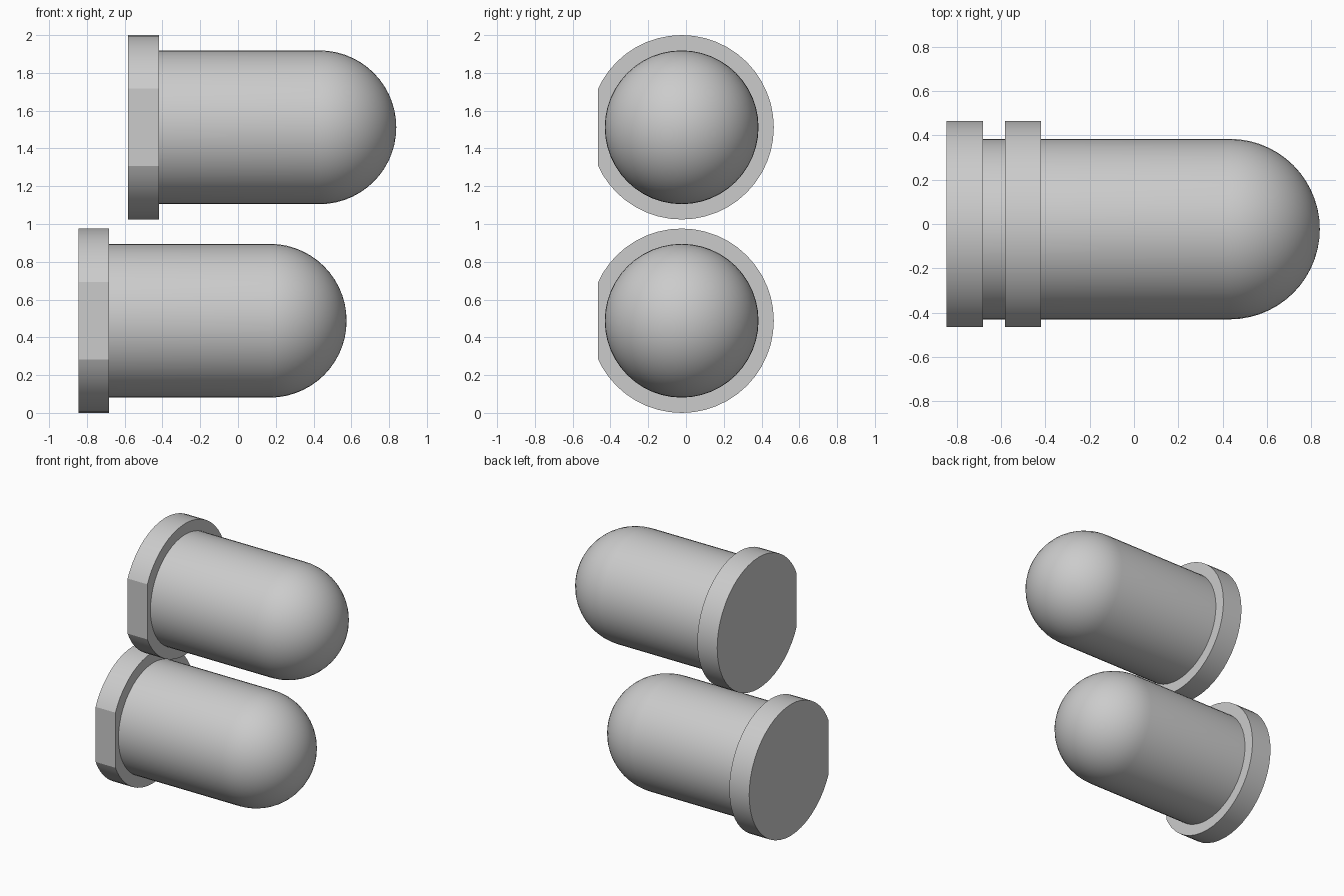
import bpy
import bmesh
from math import cos, sin, pi, radians
from mathutils import Matrix, Vector

if "Cube" in bpy.data.objects:
    bpy.data.objects.remove(bpy.data.objects["Cube"], do_unlink=True)

SEGMENTS = 48
FLANGE_RADIUS, FLANGE_DEPTH, FLAT_OFFSET = 0.488, 0.163, 0.442
BODY_RADIUS, DOME_START = 0.407, 1.013
AXIS_Y = -0.023

grey = bpy.data.materials.new("light grey")
grey.use_nodes = True
colour = (0.6, 0.6, 0.6, 1)
grey.diffuse_color = colour
grey.node_tree.nodes["Principled BSDF"].inputs["Base Color"].default_value = colour


def finish(bm, name, location):
    bmesh.ops.recalc_face_normals(bm, faces=bm.faces)
    mesh = bpy.data.meshes.new(name)
    bm.to_mesh(mesh)
    bm.free()
    mesh.materials.append(grey)
    obj = bpy.data.objects.new(name, mesh)
    obj.location = location
    bpy.context.collection.objects.link(obj)
    bpy.ops.object.select_all(action="DESELECT")
    obj.select_set(True)
    bpy.context.view_layer.objects.active = obj
    bpy.ops.object.shade_smooth_by_angle(angle=radians(25))


def add_flange(name, location):
    # Disc along x with one side cut flat at the front
    bm = bmesh.new()
    bmesh.ops.create_cone(
        bm, cap_ends=True, segments=SEGMENTS, radius1=FLANGE_RADIUS,
        radius2=FLANGE_RADIUS, depth=FLANGE_DEPTH,
        matrix=Matrix.Translation((FLANGE_DEPTH / 2, 0, 0)) @ Matrix.Rotation(pi / 2, 4, "Y"))
    cut = bmesh.ops.bisect_plane(
        bm, geom=bm.verts[:] + bm.edges[:] + bm.faces[:],
        plane_co=(0, -FLAT_OFFSET, 0), plane_no=(0, -1, 0), clear_outer=True)
    edges = [e for e in cut["geom_cut"] if isinstance(e, bmesh.types.BMEdge)]
    bmesh.ops.holes_fill(bm, edges=edges)
    finish(bm, name, location)


def add_body(name, location):
    # Straight barrel running into a hemispherical dome, revolved about x
    rings = 14
    profile = [(FLANGE_DEPTH, 0), (FLANGE_DEPTH, BODY_RADIUS)]
    for i in range(rings + 1):
        a = pi / 2 * i / rings
        profile.append((DOME_START + BODY_RADIUS * sin(a), BODY_RADIUS * cos(a)))
    bm = bmesh.new()
    verts = [bm.verts.new(Vector((x, 0, r))) for x, r in profile]
    edges = [bm.edges.new(pair) for pair in zip(verts, verts[1:])]
    bmesh.ops.spin(bm, geom=verts + edges, cent=(0, 0, 0), axis=(1, 0, 0),
                   angle=2 * pi, steps=SEGMENTS, use_merge=True)
    bmesh.ops.remove_doubles(bm, verts=bm.verts, dist=0.0001)
    finish(bm, name, location)


# Two identical lamps, the upper one set further along x
for label, x, z in (("lower", -0.845, 0.488), ("upper", -0.582, 1.512)):
    add_flange(label + "_flange", (x, AXIS_Y, z))
    add_body(label + "_dome_body", (x, AXIS_Y, z))
